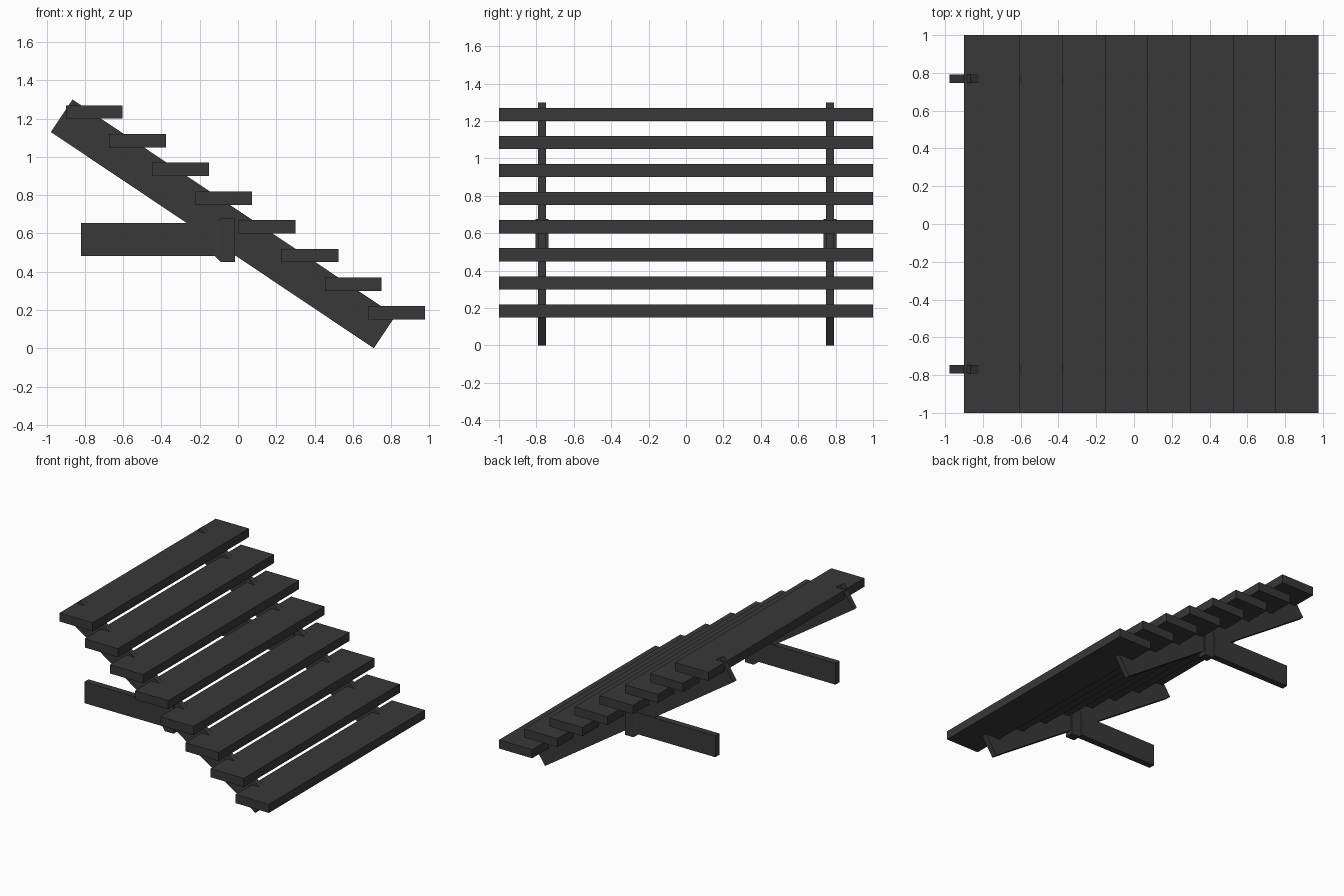
import bpy, bmesh

if "Cube" in bpy.data.objects:
    bpy.data.objects.remove(bpy.data.objects["Cube"])

mat = bpy.data.materials.new("dark_grey")
mat.diffuse_color = (0.04, 0.04, 0.04, 1)
mat.use_nodes = True
mat.node_tree.nodes["Principled BSDF"].inputs["Base Color"].default_value = mat.diffuse_color


def loft(name, rings):
    """Closed solid skinned through rings of equal point count."""
    bm = bmesh.new()
    vs = [[bm.verts.new(p) for p in ring] for ring in rings]
    n = len(vs[0])
    for a, b in zip(vs, vs[1:]):
        for i in range(n):
            j = (i + 1) % n
            bm.faces.new((a[i], a[j], b[j], b[i]))
    bm.faces.new(vs[0])
    bm.faces.new(vs[-1])
    bmesh.ops.recalc_face_normals(bm, faces=bm.faces)
    me = bpy.data.meshes.new(name)
    bm.to_mesh(me)
    bm.free()
    me.materials.append(mat)
    ob = bpy.data.objects.new(name, me)
    bpy.context.collection.objects.link(ob)
    return ob


def rect(x, y, half_y, z0, z1):
    return [(x, y - half_y, z0), (x, y + half_y, z0),
            (x, y + half_y, z1), (x, y - half_y, z1)]


# Treads
for i in range(8):
    x, z = -0.9 + i * 0.2257, 1.2 - i * 0.15
    loft(f"tread_{i + 1}", [rect(x, 0, 1, z, z + 0.07),
                            rect(x + 0.297, 0, 1, z, z + 0.07)])

profile = [(-0.978, 1.13), (0.71, 0), (0.823, 0.17), (-0.865, 1.3)]
for side, y in (("front", -0.77), ("back", 0.77)):
    # Sloping stringer
    loft(f"{side}_stringer", [[(x, y + d, z) for x, z in profile]
                              for d in (-0.0225, 0.0225)])
    # Horizontal support beam flaring into a collar around the stringer
    loft(f"{side}_support", [rect(-0.82, y, 0.026, 0.482, 0.655),
                             rect(-0.122, y, 0.026, 0.482, 0.655),
                             rect(-0.092, y, 0.034, 0.452, 0.677),
                             rect(-0.015, y, 0.034, 0.452, 0.677)])
